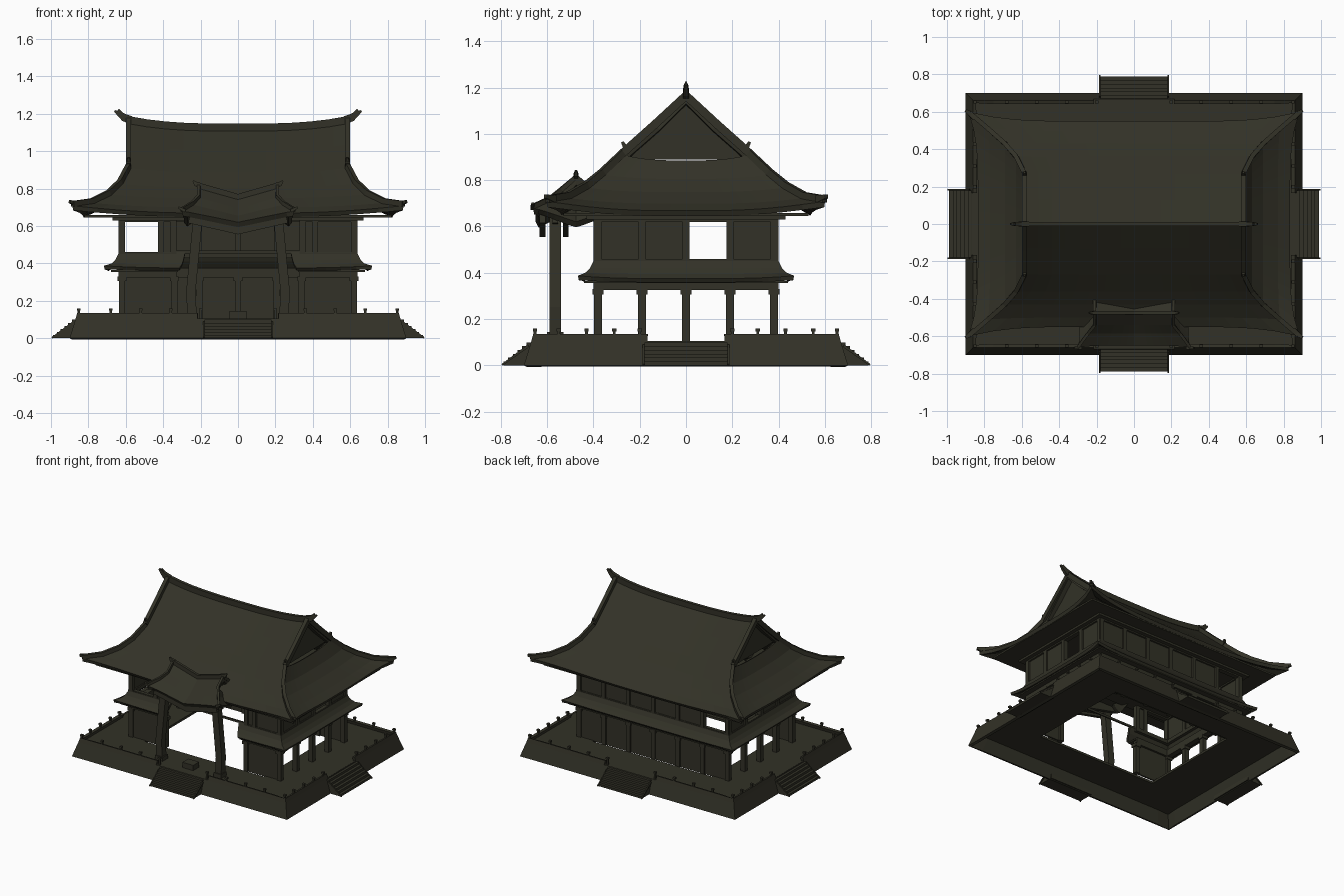
import bpy, bmesh, math
from mathutils import Vector

if "Cube" in bpy.data.objects:
    bpy.data.objects.remove(bpy.data.objects["Cube"])

mat = bpy.data.materials.new("dark olive")
mat.diffuse_color = (0.032, 0.031, 0.020, 1)
mat.use_nodes = True
mat.node_tree.nodes["Principled BSDF"].inputs["Base Color"].default_value = mat.diffuse_color


def finish(name, bm):
    me = bpy.data.meshes.new(name)
    bm.to_mesh(me)
    bm.free()
    ob = bpy.data.objects.new(name, me)
    me.materials.append(mat)
    bpy.context.collection.objects.link(ob)
    return ob


def boxes(name, items):
    """One object from (x0, x1, y0, y1, z0, z1) boxes."""
    bm = bmesh.new()
    for x0, x1, y0, y1, z0, z1 in items:
        vs = bmesh.ops.create_cube(bm, size=1)["verts"]
        for v in vs:
            v.co = ((x0 + x1) / 2 + v.co.x * (x1 - x0), (y0 + y1) / 2 + v.co.y * (y1 - y0),
                    (z0 + z1) / 2 + v.co.z * (z1 - z0))
    return finish(name, bm)


def bars(name, paths):
    """Rectangular bars swept along paths of (x, y, z, half width, half height)."""
    bm = bmesh.new()
    for path in paths:
        pts = [Vector(p[:3]) for p in path]
        rings = []
        for i, p in enumerate(pts):
            d = (pts[min(i + 1, len(pts) - 1)] - pts[max(i - 1, 0)]).normalized()
            s = d.cross(Vector((0, 0, 1)) if abs(d.z) < 0.95 else Vector((0, 1, 0))).normalized()
            n = s.cross(d)
            w, h = path[i][3:]
            rings.append([bm.verts.new(p + s * a * w + n * b * h)
                          for a, b in ((-1, -1), (1, -1), (1, 1), (-1, 1))])
        for a, b in zip(rings, rings[1:]):
            for j in range(4):
                bm.faces.new((a[j], a[(j + 1) % 4], b[(j + 1) % 4], b[j]))
        bm.faces.new(rings[0])
        bm.faces.new(rings[-1])
    bmesh.ops.recalc_face_normals(bm, faces=bm.faces)
    return finish(name, bm)


def spot(level, side, u, power, cy=0):
    """Point on one slope: side 0 front, 1 right, 2 back, 3 left."""
    xh, yh, z, lift, flare = level
    f = flare * abs(u) ** 6
    z += lift * abs(u) ** power
    sgn = -1 if side in (0, 3) else 1
    if side in (0, 2):
        return Vector((u * (xh + f), cy + sgn * (yh + f), z))
    return Vector((sgn * (xh + f), cy + u * (yh + f), z))


def loft(name, levels, side_from, thick, power=4, cy=0, cut=None, n=16):
    """Four slopes lofted through rectangular levels, with thickness."""
    bm = bmesh.new()
    for side in range(4):
        lv = levels if side in (0, 2) else levels[side_from:]
        rows = [[bm.verts.new(spot(l, side, -1 + 2 * i / n, power, cy)) for i in range(n + 1)]
                for l in lv]
        for a, b in zip(rows, rows[1:]):
            for i in range(n):
                bm.faces.new((b[i], b[i + 1], a[i + 1], a[i]))
    bm.normal_update()
    for f in bm.faces:
        if f.normal.z < 0:
            f.normal_flip()
    if cut:
        bad = [f for f in bm.faces if cut(f.calc_center_median())]
        bmesh.ops.delete(bm, geom=bad, context="FACES")
    bmesh.ops.remove_doubles(bm, verts=bm.verts, dist=0.0005)
    ob = finish(name, bm)
    m = ob.modifiers.new("thickness", "SOLIDIFY")
    m.thickness, m.offset = thick, -1
    return ob


def gables(name, corners):
    """Triangular plates at both ends: corners (y, z), inner x, outer x."""
    bm = bmesh.new()
    tri, x0, x1 = corners
    for s in (1, -1):
        a, b = [[bm.verts.new((s * x, y, z)) for y, z in tri] for x in (x0, x1)]
        bm.faces.new(a)
        bm.faces.new(b)
        for j in range(3):
            bm.faces.new((a[j], a[(j + 1) % 3], b[(j + 1) % 3], b[j]))
    bmesh.ops.recalc_face_normals(bm, faces=bm.faces)
    finish(name, bm)


S = (1, -1)

# Stone platform: sloping skirt with parapet gaps at the stairs, floor ring
gap = lambda c: c.z > 0.11 and (abs(c.x) < 0.2 or abs(c.y) < 0.18)
loft("platform_skirt", [(.86, .66, .135, 0, 0), (.868, .668, .105, 0, 0), (.9, .7, 0, 0, 0)],
     0, .02, cut=gap)
boxes("platform_floor", [i for s in S for i in (
    (-.865, .865, s * .4, s * .665, .088, .105), (s * .5, s * .865, -.4, .4, .088, .105))])

# Stairs with sloping cheeks on four sides
steps, cheeks = [], []
for s in S:
    for i in range(6):
        o, z = .1 - i * .02, (i + 1) * .0165
        steps.append((-.18, .18, s * .67, s * (.7 + o - .012), z - .0165, z))
        steps.append((s * .87, s * (.9 + o - .012), -.18, .18, z - .0165, z))
    for t in S:
        cheeks.append([(t * .183, s * .795, .002, .004, .004), (t * .183, s * .68, .085, .004, .006)])
        cheeks.append([(s * .995, t * .183, .002, .004, .004), (s * .88, t * .183, .085, .004, .006)])
boxes("stair_steps", steps)
bars("stair_cheeks", cheeks)

# Parapet posts with knobs
posts = []
for s in S:
    for t in S:
        spots = [(t * x, s * .652) for x in (.2, .36, .52, .68, .85)]
        spots += [(s * .852, t * y) for y in (.2, .31, .43, .55)]
        for x, y in spots:
            posts.append((x - .006, x + .006, y - .006, y + .006, .105, .15))
            posts.append((x - .009, x + .009, y - .009, y + .009, .147, .16))
boxes("parapet_posts", posts)
boxes("offering_box", [(-.045, .045, -.6, -.53, .1, .145)])

# Lower storey: columns with capitals, beams, closed back and front wings
col_x, col_y = (.62, .413, .207, 0), (.38, .19, 0)
cols = {(s * .62, t * y) for s in S for t in S for y in col_y}
cols |= {(s * x, .38) for s in S for x in col_x} | {(s * .34, -.38) for s in S}
frame = []
for x, y in cols:
    frame.append((x - .017, x + .017, y - .017, y + .017, .1, .33))
    frame.append((x - .023, x + .023, y - .023, y + .023, .305, .33))
boxes("lower_columns", frame)
boxes("lower_beams", [(-.64, .64, .36, .4, .325, .375)]
      + [(s * .6, s * .64, -.4, .4, .325, .375) for s in S]
      + [(s * .33, s * .64, -.4, -.36, .325, .375) for s in S])
boxes("lower_wall_panels", [(-.62, .62, .375, .387, .1, .33)]
      + [(s * .34, s * .62, -.387, -.375, .1, .33) for s in S])

# Lower pent roof, broken at the entrance
loft("lower_pent_roof", [(.635, .395, .46, 0, 0), (.655, .415, .42, 0, 0),
                         (.675, .435, .395, .005, 0), (.705, .455, .375, .012, .012)],
     0, .02, cut=lambda c: c.y < -.38 and abs(c.x) < .31, n=18)
boxes("pent_soffit", [(-.68, .68, .37, .44, .355, .365)]
      + [(s * .6, s * .68, -.44, .44, .355, .365) for s in S]
      + [(s * .32, s * .68, -.44, -.37, .355, .365) for s in S])

# Upper storey: posts, rails and recessed panels; a few windows left open
up, panels = [], []
for z0, z1 in ((.43, .458), (.62, .645)):
    up.append((-.64, .64, .365, .4, z0, z1))
    up += [(s * .605, s * .64, -.4, .4, z0, z1) for s in S]
    up += [(s * .33, s * .64, -.4, -.365, z0, z1) for s in S]
up.append((-.34, .34, -.395, -.385, .452, .468))
for s in S:
    up += [(s * .605, s * .64, y - .015, y + .015, .44, .64) for y in (-.38, -.19, 0, .19, .38)]
    up += [(s * x - .015, s * x + .015, .365, .4, .44, .64) for x in col_x]
    up += [(s * x - .015, s * x + .015, -.4, -.365, .44, .64) for x in (.62, .413, .345)]
    panels += [(s * .615, s * .627, y, y + .19, .44, .64) for y in (-.38, -.19, .19)]
    panels.append((s * .345, s * .413, -.387, -.375, .44, .64))
panels.append((.413, .62, -.387, -.375, .44, .64))
panels.append((-.413, .62, .375, .387, .44, .64))
boxes("upper_frame", up)
boxes("upper_panels", panels)
boxes("eave_soffit", [(-.67, .67, -.43, .43, .63, .645), (-.82, .82, -.53, .53, .645, .658)])

# Main hip-and-gable roof
main = [(.585, 0, 1.115, .04, 0), (.585, .13, 1.005, .03, 0), (.585, .27, .885, .025, 0),
        (.63, .36, .805, .02, 0), (.69, .43, .748, .02, 0), (.77, .5, .698, .025, .01),
        (.835, .55, .668, .04, .05)]
loft("main_roof", main, 2, .025, power=3)
gables("main_gables", ([(-.25, .89), (.25, .89), (0, 1.13)], .54, .555))

# Main roof ridge, gable ridges, hip ridges and horns
ridges = [[(*(spot(main[0], 0, u / 6, 3) + Vector((0, 0, .012))), .012, .02) for u in range(-6, 7)]]
horns = []
for s in S:
    horns.append([(s * .57, 0, 1.165, .013, .022), (s * .61, 0, 1.18, .012, .02),
                  (s * .635, 0, 1.2, .01, .014), (s * .66, 0, 1.215, .005, .005)])
    horns.append([(s * .6, 0, 1.18, .008, .01), (s * .64, 0, 1.222, .005, .005)])
    for side in (0, 2):
        p = [spot(l, side, s, 3) for l in main]
        up_z = Vector((0, 0, .01))
        ridges.append([(*(q + up_z), .014, .018) for q in p[:3]])
        ridges.append([(*(q + up_z), .012, .015) for q in p[2:]])
        y = p[2].y
        horns.append([(p[2].x, y * .88, .945, .013, .014), (p[2].x, y * .97, .94, .012, .012),
                      (p[2].x, y * 1.02, .965, .006, .006)])
        e = p[-1]
        horns.append([(e.x - s * .03, e.y * .95, e.z + .01, .014, .016),
                      (e.x + s * .015, e.y * 1.012, e.z + .022, .008, .008)])
bars("main_ridges", ridges)
bars("main_roof_horns", horns)

# Porch roof, sagging to a V in the middle
porch = [(.21, 0, .748, .06, 0), (.21, .065, .692, .06, 0), (.245, .11, .655, .06, 0),
         (.29, .175, .62, .06, .012)]
PY = -.475
loft("porch_roof", porch, 1, .03, power=1, cy=PY)
gables("porch_gables", ([(PY - .06, .74), (PY + .06, .74), (PY, .8)], .18, .195))
pr = [[(*(spot(porch[0], 0, u / 2, 1, PY) + Vector((0, 0, .008))), .01, .015) for u in range(-2, 3)]]
for s in S:
    pr.append([(s * .2, PY, .815, .01, .015), (s * .225, PY, .825, .008, .012),
               (s * .24, PY, .842, .004, .004)])
    for side in (0, 2):
        p = [spot(l, side, s, 1, PY) for l in porch]
        pr.append([(*(q + Vector((0, 0, .006))), .008, .01) for q in p])
        pr.append([(p[-1].x - s * .02, p[-1].y, p[-1].z, .01, .01),
                   (p[-1].x + s * .018, p[-1].y, p[-1].z + .02, .005, .005)])
bars("porch_ridges", pr)
bars("porch_beams", [[(-.26, y, .645, .012, .03), (0, y, .585, .012, .03), (.26, y, .645, .012, .03)]
                     for y in (-.62, -.565, -.52)])

# Bowed porch legs with foot blocks
bars("porch_legs", [[(s * .245, -.565, .1, .025, .025), (s * .252, -.565, .25, .025, .025),
                     (s * .215, -.565, .64, .025, .025)] for s in S])
boxes("porch_leg_feet", [(s * .245 - .032, s * .245 + .032, -.597, -.533, .1, .135) for s in S])
